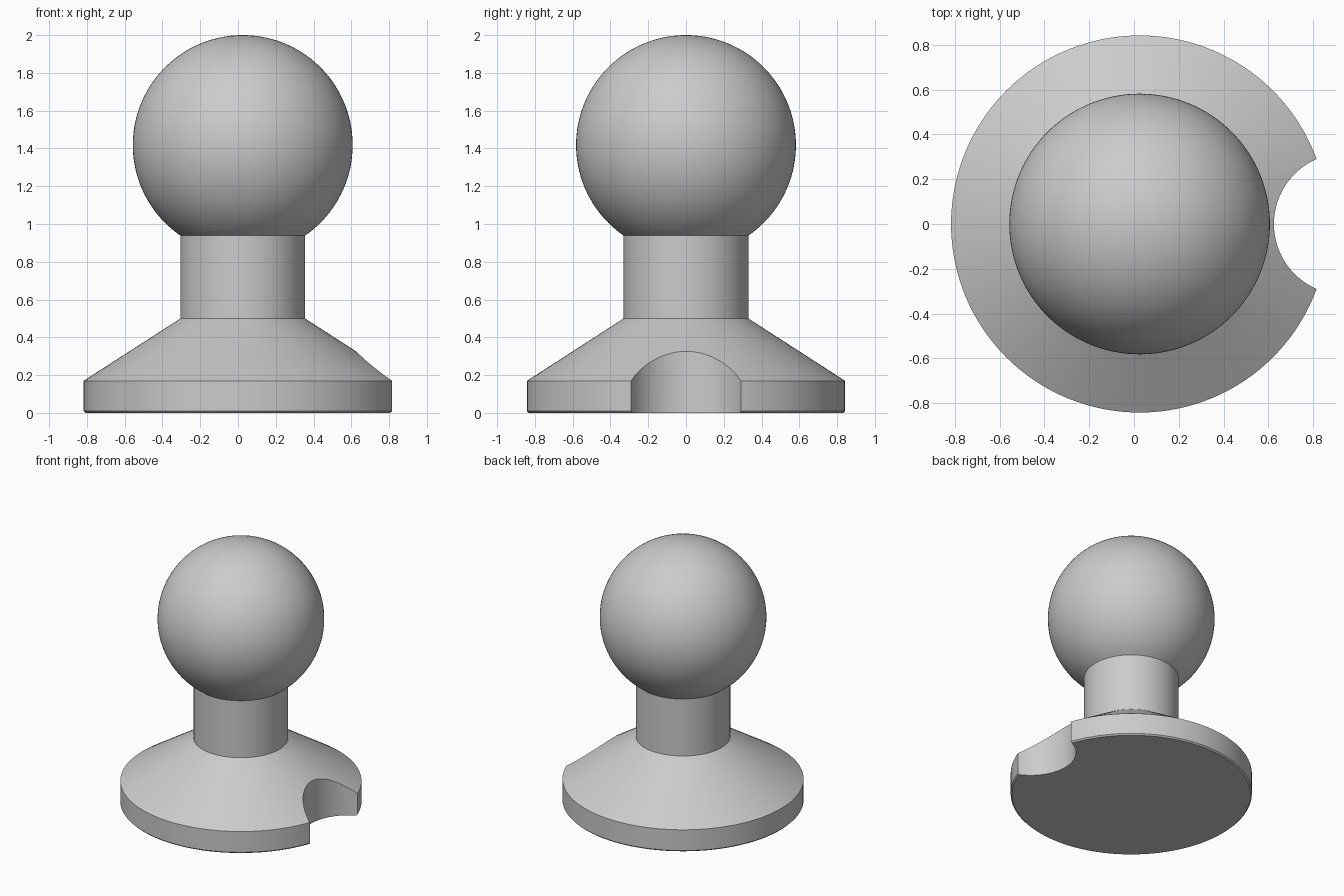
import bpy
import bmesh
from math import sin, cos, pi, asin, sqrt

if "Cube" in bpy.data.objects:
    bpy.data.objects.remove(bpy.data.objects["Cube"])

SEGMENTS = 128
AXIS_X = 0.025
BALL_R, BALL_Z = 0.582, 1.418
NECK_R, BASE_R = 0.33, 0.842

grey = bpy.data.materials.new("plain grey")
grey.use_nodes = True
colour = (0.6, 0.6, 0.6, 1)
grey.diffuse_color = colour
grey.node_tree.nodes["Principled BSDF"].inputs["Base Color"].default_value = colour


def lathe(name, profile):
    """Spin a (radius, height) profile round the vertical axis."""
    bm = bmesh.new()
    verts = [bm.verts.new((r, 0, z)) for r, z in profile]
    edges = [bm.edges.new(pair) for pair in zip(verts, verts[1:])]
    bmesh.ops.spin(bm, geom=verts + edges, cent=(0, 0, 0), axis=(0, 0, 1),
                   angle=2 * pi, steps=SEGMENTS, use_duplicate=False)
    bmesh.ops.remove_doubles(bm, verts=bm.verts, dist=1e-5)
    bmesh.ops.recalc_face_normals(bm, faces=bm.faces)
    mesh = bpy.data.meshes.new(name)
    bm.to_mesh(mesh)
    bm.free()
    obj = bpy.data.objects.new(name, mesh)
    bpy.context.collection.objects.link(obj)
    obj.location.x = AXIS_X
    mesh.materials.append(grey)
    return obj


# Flanged foot, neck and ball as one turned piece
foot = [(0, 0), (BASE_R - 0.01, 0), (BASE_R, 0.01), (BASE_R, 0.17), (NECK_R, 0.5)]
start = asin(-sqrt(BALL_R ** 2 - NECK_R ** 2) / BALL_R)
steps = 56
angles = [start + (pi / 2 - start) * i / steps for i in range(steps)]
ball = [(BALL_R * cos(a), BALL_Z + BALL_R * sin(a)) for a in angles]
stud = lathe("ball_stud", foot + ball + [(0, BALL_Z + BALL_R)])

# Round notch through the rim of the foot
bpy.ops.mesh.primitive_cylinder_add(vertices=SEGMENTS, radius=0.316, depth=1,
                                    location=(0.941, 0, 0.3))
cutter = bpy.context.object
cutter.name = "notch_cutter"
cutter.hide_render = True
cutter.data.materials.append(grey)

bpy.ops.object.select_all(action="DESELECT")
stud.select_set(True)
bpy.context.view_layer.objects.active = stud
notch = stud.modifiers.new("notch", "BOOLEAN")
notch.operation = "DIFFERENCE"
notch.solver = "EXACT"
notch.object = cutter
bpy.ops.object.modifier_apply(modifier=notch.name)
bpy.data.objects.remove(cutter)

bpy.ops.object.shade_smooth_by_angle(angle=pi / 6)
